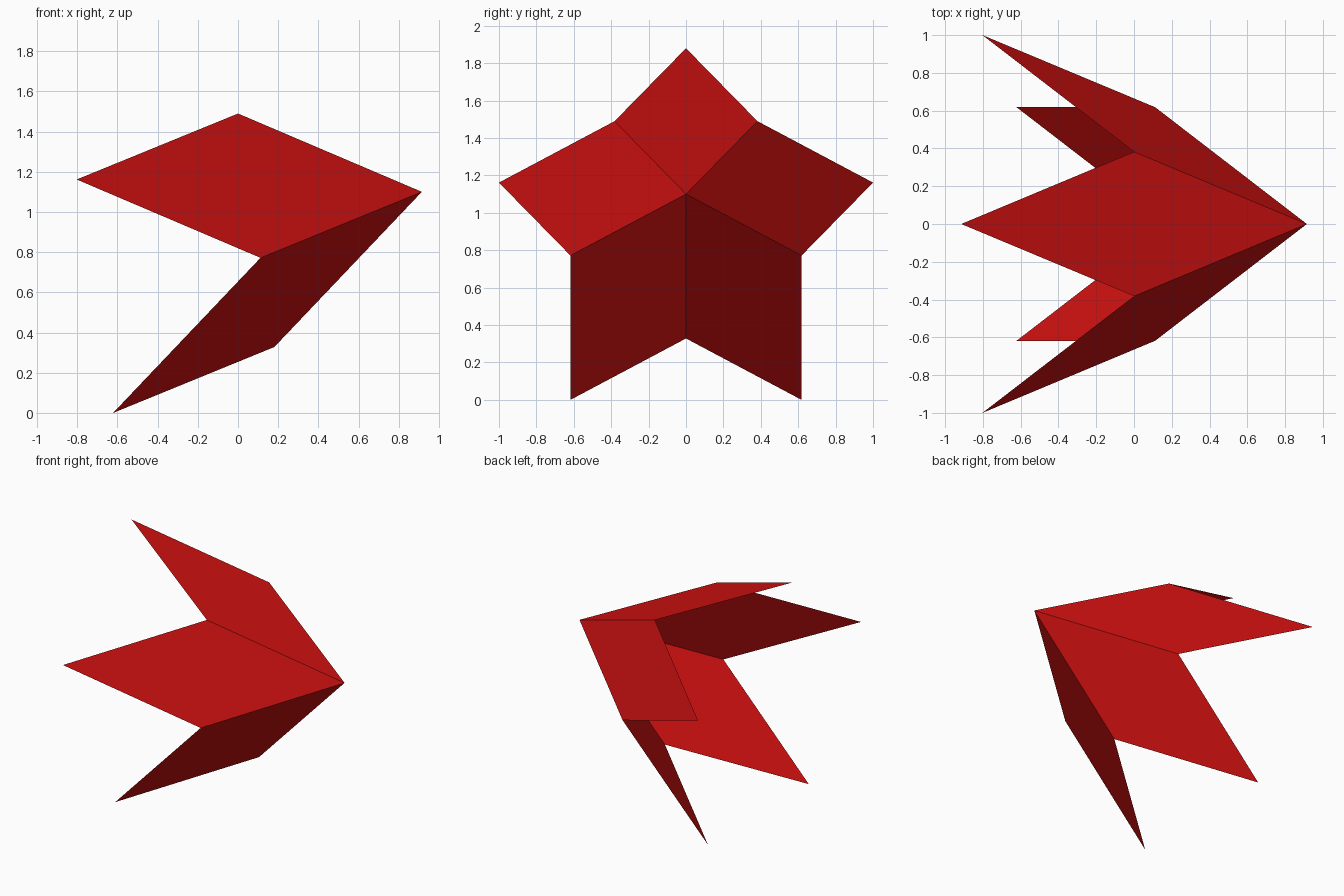
import bpy
import bmesh
import math
from mathutils import Vector

cube = bpy.data.objects.get("Cube")
if cube:
    bpy.data.objects.remove(cube, do_unlink=True)

# Red paint
red = bpy.data.materials.new("red")
red.use_nodes = True
colour = (0.60, 0.005, 0.005, 1.0)
red.diffuse_color = colour
red.node_tree.nodes["Principled BSDF"].inputs["Base Color"].default_value = colour

# Five edges fan out from the apex around a slightly tilted axis
RADIUS = 0.65       # spread of the edges around the axis
DEPTH = 0.844       # length of the edges along the axis
TILT = math.radians(8.85)
apex = Vector((0.915, 0, 1.10))
axis = Vector((-math.cos(TILT), 0, -math.sin(TILT)))
up = Vector((-math.sin(TILT), 0, math.cos(TILT)))
side = Vector((0, 1, 0))


def edge(k):
    a = math.radians(36 + 72 * k)
    return axis * DEPTH + (up * math.cos(a) + side * math.sin(a)) * RADIUS


# Each pair of neighbouring edges spans one flat rhombus point
bm = bmesh.new()
centre = bm.verts.new(apex)
inner = [bm.verts.new(apex + edge(k)) for k in range(5)]
for k in range(5):
    n = (k + 1) % 5
    tip = bm.verts.new(apex + edge(k) + edge(n))
    bm.faces.new((centre, inner[n], tip, inner[k]))

mesh = bpy.data.meshes.new("five_point_star")
bm.to_mesh(mesh)
bm.free()
mesh.materials.append(red)
star = bpy.data.objects.new("five_point_star", mesh)
bpy.context.collection.objects.link(star)
